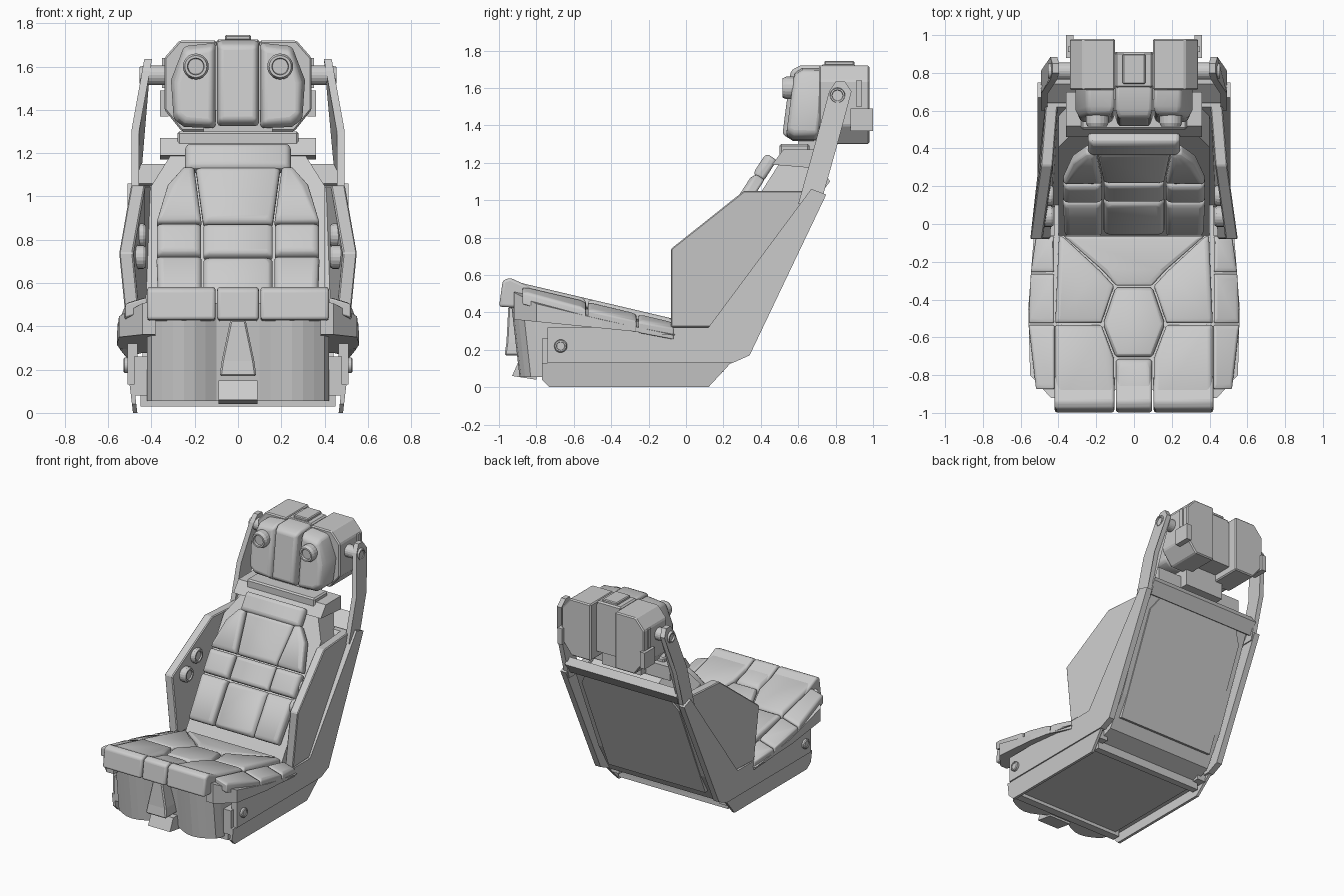
import bpy, bmesh, math
from mathutils import Vector

cube = bpy.data.objects.get("Cube")
if cube:
    bpy.data.objects.remove(cube)

COLOUR = (.6, .6, .6, 1)
grey = bpy.data.materials.new("light grey")
grey.use_nodes = True
grey.diffuse_color = COLOUR
grey.node_tree.nodes["Principled BSDF"].inputs["Base Color"].default_value = COLOUR


def loft(name, loops, bevel=0, soft=False):
    """Skin a row of equal-length point loops and cap both ends."""
    bm = bmesh.new()
    rings = [[bm.verts.new(point) for point in loop] for loop in loops]
    for lower, upper in zip(rings, rings[1:]):
        for i in range(len(lower)):
            bm.faces.new((lower[i - 1], lower[i], upper[i], upper[i - 1]))
    bm.faces.new(rings[0])
    bm.faces.new(rings[-1])
    bmesh.ops.recalc_face_normals(bm, faces=bm.faces)
    mesh = bpy.data.meshes.new(name)
    bm.to_mesh(mesh)
    bm.free()
    mesh.materials.append(grey)
    part = bpy.data.objects.new(name, mesh)
    bpy.context.collection.objects.link(part)
    if bevel:
        modifier = part.modifiers.new("Bevel", 'BEVEL')
        modifier.width = bevel
        modifier.segments = 3 if soft else 1
        modifier.limit_method = 'ANGLE'
        modifier.angle_limit = math.radians(35)
    if soft:
        bpy.context.view_layer.objects.active = part
        part.select_set(True)
        bpy.ops.object.shade_smooth_by_angle(angle=math.radians(40))
        part.select_set(False)


def side_prism(name, profile, inner, outer, bevel=0, soft=False):
    """Extrude a (y, z) side profile across x."""
    loft(name, [[(x, y, z) for y, z in profile] for x in (inner, outer)], bevel, soft)


def block(name, xs, ys, zs, bevel=0):
    (front, back), (bottom, top) = ys, zs
    profile = [(front, bottom), (back, bottom), (back, top), (front, top)]
    side_prism(name, profile, *xs, bevel)


def span(half):
    return (-half, half)


def symmetric(half):
    """Complete a half outline with its mirror image."""
    return half + [(-u, v) for u, v in reversed(half)]


def knob(name, start, reach, radius):
    """Round stepped button with a raised rim and a sunken centre."""
    start, reach = Vector(start), Vector(reach)
    turn = reach.to_track_quat('Z', 'Y')
    angles = [math.tau * i / 20 for i in range(20)]
    loops = []
    for along, scale in ((0, 1), (.8, 1), (1, .85), (1, .65), (.85, .6)):
        loops.append([start + reach * along + turn @ Vector((math.cos(a), math.sin(a), 0)) * radius * scale
                      for a in angles])
    loft(name, loops)


def pad(name, outline, place, thick, base=0):
    """Soft cushion cell: an outline shrunk by a seam gap and raised off a surface."""
    centre = sum((Vector(p) for p in outline), Vector((0, 0))) / len(outline)

    def ring(inset, height):
        shrunk = [Vector(p) + (centre - Vector(p)).normalized() * inset for p in outline]
        return [place(p.x, p.y, height) for p in shrunk]

    loft(name, [ring(.006, base), ring(.006, thick * .75), ring(.035, thick)], .018, soft=True)


# Surfaces the cushions sit on
def on_seat(x, y, height):
    droop = .3 * max(0, abs(x) - .41)
    return (x, y, .3 - .235 * y + height - droop)


def on_back(x, z, height):
    return (x, .64 * z - .29 - .84 * height, z + .54 * height)


def on_head(x, z, height):
    return (x, .53 + .13 * z - height, z)


# Seat pan with a wavy front panel
def panel_front(x):
    wave = max(0, abs(x) - .1) / .3
    return -.83 - .06 * math.sin(math.pi * wave)


steps = [i * .05 for i in range(-8, 9)]
pan = [(-.42, .15), (-.42, -.78)] + [(x, panel_front(x)) for x in steps] + [(.42, -.78), (.42, .15)]
loft("seat_pan", [[(x, y, .055) for x, y in pan],
                  [on_seat(x, y * 1.06, 0) for x, y in pan]])
block("underside_frame_front", span(.45), (-.76, -.7), (.03, .1))
block("underside_frame_rear", span(.45), (.1, .15), (.03, .13))

# Tapered pull handle and its foot
handle = []
for half, front, back, z in ((.085, -.97, -.8, .17), (.075, -.96, -.8, .24), (.035, -.95, -.84, .43)):
    handle.append([(-half, front, z), (half, front, z), (half, back, z), (-half, back, z)])
loft("pull_handle", handle, .008)
side_prism("handle_foot", [(-.93, .06), (-.8, .04), (-.8, .15), (-.89, .15)], *span(.09))

# Backrest shell and the bent panel behind it
shell = symmetric([(.4, .33), (.4, 1.06), (.28, 1.25)])
loft("backrest_shell", [[on_back(x, z, -.02) for x, z in shell],
                        [(x, .2 + .43 * z, z - .12) for x, z in shell]])
side_prism("back_panel", [(.13, .08), (.27, .14), (.4, .36), (.69, 1.05), (.62, 1.05), (.05, .2)], *span(.44))
crossbar = [(.64, 1.06), (.71, 1.02), (.77, 1.1), (.74, 1.15)]
side_prism("back_crossbar", crossbar, *span(.46))
side_prism("shoulder_ledge", [(.46, 1.19), (.52, 1.27), (.7, 1.27), (.7, 1.17)], *span(.36))
block("shoulder_bar", span(.28), (.5, .66), (1.23, 1.3), .01)
block("neck_post", span(.16), (.6, .76), (1.18, 1.4))

# Seat seam lines and the quilt cells between them
FRONT, MIDDLE, REAR = -.98, -.53, -.06
SEAM, WAIST, EDGE = .1, .17, .42
NEAR, FAR = -.71, -.33
fan = (WAIST, -.25)
pad("seat_pad_front", symmetric([(SEAM, FRONT), (SEAM, NEAR)]), on_seat, .045, -.06)
pad("seat_pad_hexagon", symmetric([(SEAM, NEAR), (WAIST, MIDDLE), (SEAM, FAR)]), on_seat, .05)
pad("seat_pad_rear", symmetric([(SEAM, FAR), fan, (.38, REAR)]), on_seat, .05)
lip = [(-1, .43), (FRONT, .57), (-.94, .585), (-.8, .52), (-.8, .42)]
side_prism("seat_lip", lip, *span(SEAM - .004), .015, soft=True)

# Backrest rows: seam heights with the centre and outer widths at each seam
seams = [(.42, .165, .37), (.7, .165, .38), (.85, .165, .38), (1.115, .2, .25)]
rows = list(zip(("low", "middle", "high"), seams, seams[1:]))
for label, (low, low_in, _), (high, high_in, _) in rows:
    pad("back_pad_" + label, symmetric([(low_in, low), (high_in, high)]), on_back, .06)
pad("neck_pillow", symmetric([(.25, 1.1), (.25, 1.215)]), on_back, .07)

# Headrest centre
pad("head_pad", symmetric([(SEAM, 1.32), (SEAM, 1.725)]), on_head, .19)
block("head_core", span(.12), (.66, .91), (1.35, 1.7))
block("head_cap", span(.1), (.72, .91), (1.68, 1.725), .01)
block("head_cap_plate", span(.06), (.74, .9), (1.72, 1.745), .006)

# Profiles shared by both sides
rail = [(-.74, .13), (-.74, .32), (.12, .32), (.67, 1.06), (.75, 1.03), (.34, .17), (.25, .13)]
skirt = [(-.77, .13), (-.77, .04), (-.73, 0), (.12, 0), (.24, .13)]
wing = [(-.08, .32), (-.08, .74), (.31, 1.05), (.68, 1.05), (.14, .32)]
arm_path = [(.66, .98), (.75, 1.3), (.825, 1.58)]
arm = [(y - .06, z) for y, z in arm_path] + [(.8, 1.635), (.85, 1.635)]
arm += [(y + .06, z) for y, z in reversed(arm_path)]


def wing_x(y, z):
    return .55 - .08 * max(0, y) - .1 * abs(z - .74)


def arm_x(z):
    return .475 - .18 * max(0, z - 1.3)


for s, side in ((1, "left_"), (-1, "right_")):
    def flip(outline):
        return [(s * u, v) for u, v in outline]

    # Seat pads and lip
    pad(side + "seat_pad_front", flip([(SEAM, FRONT), (EDGE, FRONT), (EDGE, MIDDLE), (WAIST, MIDDLE), (SEAM, NEAR)]),
        on_seat, .05, -.06)
    pad(side + "seat_pad_rear", flip([(WAIST, MIDDLE), (EDGE, MIDDLE), (.4, REAR), (.38, REAR), fan, (SEAM, FAR)]),
        on_seat, .05)
    side_prism(side + "seat_lip", lip, s * (SEAM + .004), s * EDGE, .015, soft=True)

    # Bolsters on a flared support
    stations = [(-.88, .52), (MIDDLE, .56), (-.26, .55), (REAR, .52)]
    for label, (near, near_x), (far, far_x) in zip(("front", "middle", "rear"), stations, stations[1:]):
        pad(side + "bolster_" + label, flip([(EDGE, near), (near_x, near), (far_x, far), (EDGE, far)]),
            on_seat, .04, -.03)
    rim = flip([(.38, -.92), (.44, -.92), (.55, -.8), (.56, -.45), (.53, REAR), (.38, REAR)])
    loft(side + "bolster_support", [[on_seat(x, y, 0) for x, y in rim], [(x, y, .27 - .1 * y) for x, y in rim]])

    # Base rail, leaning skirt, spacer and bolt
    side_prism(side + "side_rail", rail, s * .465, s * .51)
    loft(side + "skirt", [[(s * (x + .12 * z), y, z) for y, z in skirt] for x in (.465, .485)])
    block(side + "rail_spacer", (s * .41, s * .48), (-.77, .2), (.08, .26))
    knob(side + "rail_bolt", (s * .5, -.67, .22), (s * .03, 0, 0), .035)

    # Toed-in wing with two knobs on its inner face
    loft(side + "side_wing", [[(s * (wing_x(y, z) - depth), y, z) for y, z in wing] for depth in (0, .065)], .006)
    for label, y, z in (("upper", .15, .82), ("lower", .04, .72)):
        knob(side + label + "_knob", (s * .49, y, z), (s * -.065, 0, 0), .055)

    # Backrest side pads
    for label, (low, low_in, low_out), (high, high_in, high_out) in rows:
        outline = [(low_in, low), (low_out, low), (high_out, high), (high_in, high)]
        if label == "high":
            outline.insert(2, (.33, 1.03))
        pad(side + "back_pad_" + label, flip(outline), on_back, .07)

    # Bent support arm and headrest pivot
    loft(side + "support_arm", [[(s * (arm_x(z) + offset), y, z) for y, z in arm] for offset in span(.018)])
    knob(side + "pivot", (s * .3, .81, 1.56), (s * .155, 0, 0), .045)

    # Headrest pad, round inset, rear lobe and latches
    pad(side + "head_pad", flip([(SEAM, 1.31), (.25, 1.315), (.3, 1.35), (.315, 1.54), (.25, 1.7), (SEAM, 1.715)]),
        on_head, .17)
    knob(side + "head_inset", (s * .195, .62, 1.6), (0, -.105, 0), .06)
    lobe = flip([(SEAM, 1.3), (.26, 1.3), (.34, 1.4), (.34, 1.64), (.27, 1.72), (SEAM, 1.72)])
    loft(side + "head_lobe", [[(x, y, z) for x, z in lobe] for y in (.71, .98)], .008)
    block(side + "head_latch", (s * .32, s * .36), (.88, 1), (1.37, 1.49))
    block(side + "head_slot", (s * .33, s * .35), (.91, .94), (1.5, 1.64))
